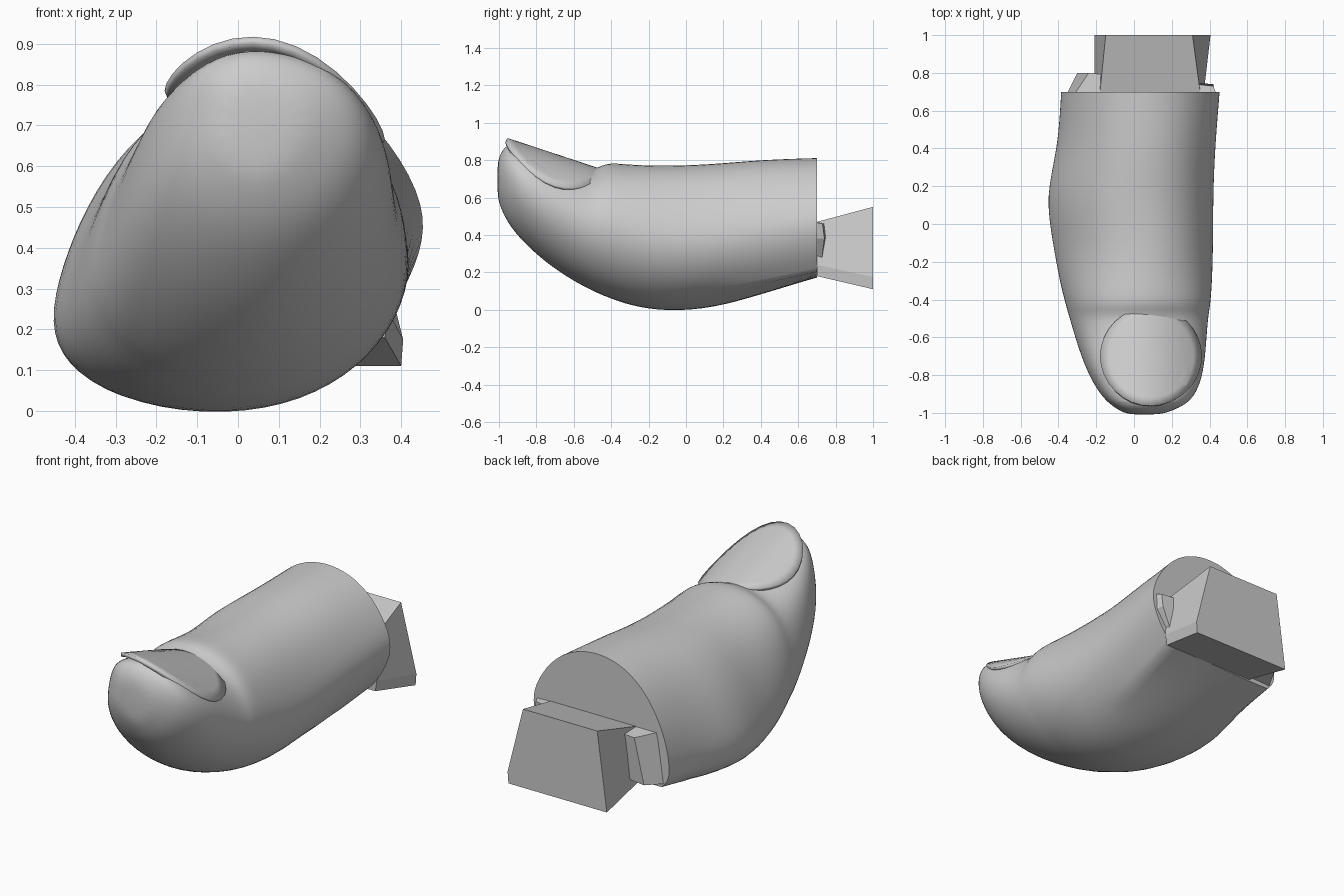
import bpy, bmesh, math

cube = bpy.data.objects.get("Cube")
if cube:
    bpy.data.objects.remove(cube, do_unlink=True)

grey = bpy.data.materials.new("plain grey")
grey.use_nodes = True
GREY = (0.6, 0.6, 0.6, 1)
grey.diffuse_color = GREY
grey.node_tree.nodes["Principled BSDF"].inputs["Base Color"].default_value = GREY


def add_object(name, bm):
    """Turn a bmesh into a named, coloured object."""
    bmesh.ops.recalc_face_normals(bm, faces=bm.faces[:])
    mesh = bpy.data.meshes.new(name)
    bm.to_mesh(mesh)
    bm.free()
    mesh.materials.append(grey)
    obj = bpy.data.objects.new(name, mesh)
    bpy.context.collection.objects.link(obj)
    return obj


def smooth(obj, angle):
    bpy.ops.object.select_all(action='DESELECT')
    obj.select_set(True)
    bpy.context.view_layer.objects.active = obj
    bpy.ops.object.shade_smooth_by_angle(angle=math.radians(angle))


def loft(rings, cap_ends=True):
    """Skin a list of equal-length closed rings."""
    bm = bmesh.new()
    loops = [[bm.verts.new(p) for p in ring] for ring in rings]
    for a, b in zip(loops, loops[1:]):
        for i in range(len(a)):
            j = (i + 1) % len(a)
            bm.faces.new((a[i], a[j], b[j], b[i]))
    if cap_ends:
        bm.faces.new(loops[0])
        bm.faces.new(loops[-1])
    return bm, loops


def normalised(points):
    xs, zs = zip(*points)
    return [((x - min(xs)) / (max(xs) - min(xs)),
             (z - min(zs)) / (max(zs) - min(zs))) for x, z in points]


# Cross-sections: heavy at lower left in the middle, rounder at the tip,
# domed over a flat underside at the rear
middle_outline = normalised([
    (-.46, .22), (-.43, .35), (-.37, .5), (-.27, .65), (-.13, .75), (.05, .78),
    (.2, .74), (.32, .63), (.4, .45), (.41, .33), (.36, .2), (.25, .09),
    (.1, .02), (-.1, 0), (-.3, .04), (-.42, .12)])
tip_outline = normalised([
    (-.27, .45), (-.26, .56), (-.24, .66), (-.2, .75), (-.09, .81), (.04, .82),
    (.18, .79), (.3, .73), (.36, .64), (.37, .55), (.35, .45), (.27, .33),
    (.15, .25), (.03, .22), (-.12, .25), (-.23, .34)])
rear_outline = normalised([
    (-.38, .29), (-.36, .41), (-.32, .52), (-.24, .66), (-.11, .77), (.05, .81),
    (.21, .78), (.34, .69), (.44, .53), (.45, .42), (.4, .3), (.33, .21),
    (.12, .19), (-.1, .18), (-.33, .18), (-.37, .22)])

# Stations along the digit: y, left, right, bottom, top
stations = [
    (-1.01, -.03, .14, .6, .79), (-.985, -.08, .21, .53, .85),
    (-.945, -.14, .29, .45, .89), (-.87, -.2, .34, .36, .87),
    (-.75, -.26, .37, .25, .825), (-.6, -.31, .38, .15, .77),
    (-.48, -.345, .39, .09, .745), (-.43, -.36, .4, .07, .79),
    (-.3, -.395, .41, .02, .775), (-.1, -.43, .415, -.01, .77),
    (.15, -.47, .415, .01, .78), (.4, -.4, .425, .085, .805),
    (.7, -.38, .45, .18, .815)]


def section(y, left, right, bottom, top):
    if y < 0:
        target, t = tip_outline, min(1, max(0, (-.1 - y) / .65))
    else:
        target, t = rear_outline, max(0, (y - .1) / .6)
    grow = 1.025  # offsets the shrinkage of the subdivision
    cx, cz = (left + right) / 2, (bottom + top) / 2
    ring = []
    for (ax, az), (bx, bz) in zip(middle_outline, target):
        u, v = ax + (bx - ax) * t - .5, az + (bz - az) * t - .5
        ring.append((cx + u * (right - left) * grow, y,
                     cz + v * (top - bottom) * grow))
    return ring


bm, loops = loft([section(*s) for s in stations])
crease = bm.edges.layers.float.new("crease_edge")
for e in bm.edges:
    if e.verts[0] in loops[-1] and e.verts[1] in loops[-1]:
        e[crease] = 1
# Hard borders on both sides of the flat underside
for corner in (11, 14):
    for a, b, weight in ((loops[-3], loops[-2], .5), (loops[-2], loops[-1], 1)):
        bm.edges.get((a[corner], b[corner]))[crease] = weight
digit = add_object("digit", bm)
sub = digit.modifiers.new("rounding", 'SUBSURF')
sub.levels = sub.render_levels = 2
smooth(digit, 50)


# Nail: a disc bent over the tip, with a thin rim
def nail_point(r, angle):
    u, w = r * math.cos(angle), r * math.sin(angle)
    y = -.7 + .26 * w
    z = .743 + .33 * (-.45 - y) - .1 * u * u - .06 * u
    return (.09 + .27 * u, y, z)


SEGMENTS = 32
rings = [[nail_point(r / 6, i * math.tau / SEGMENTS) for i in range(SEGMENTS)]
         for r in range(1, 7)]
bm, loops = loft(rings, cap_ends=False)
bm.faces.new(loops[0])
nail = add_object("nail", bm)
if nail.data.polygons[0].normal.z < 0:
    nail.data.flip_normals()
rim = nail.modifiers.new("thickness", 'SOLIDIFY')
rim.thickness = .02
smooth(nail, 40)

# Lower rear end, stepping out below the ledge and further on the right side
step, _ = loft([
    [(-.36, .68, .19), (.32, .68, .21), (.43, .68, .38), (.44, .68, .47), (-.32, .68, .47)],
    [(-.3, .8, .21), (.33, .72, .22), (.42, .74, .38), (.42, .73, .46), (-.24, .8, .46)]])
add_object("rear_step", step)

# Flared mounting block at the back
block, _ = loft([
    [(x, .7, z) for x, z in ((-.21, .18), (.36, .18), (.37, .24), (.35, .47), (-.18, .47))],
    [(x, 1, z) for x, z in ((-.21, .11), (.4, .11), (.405, .175), (.31, .55), (-.15, .55))]])
add_object("mounting_block", block)
